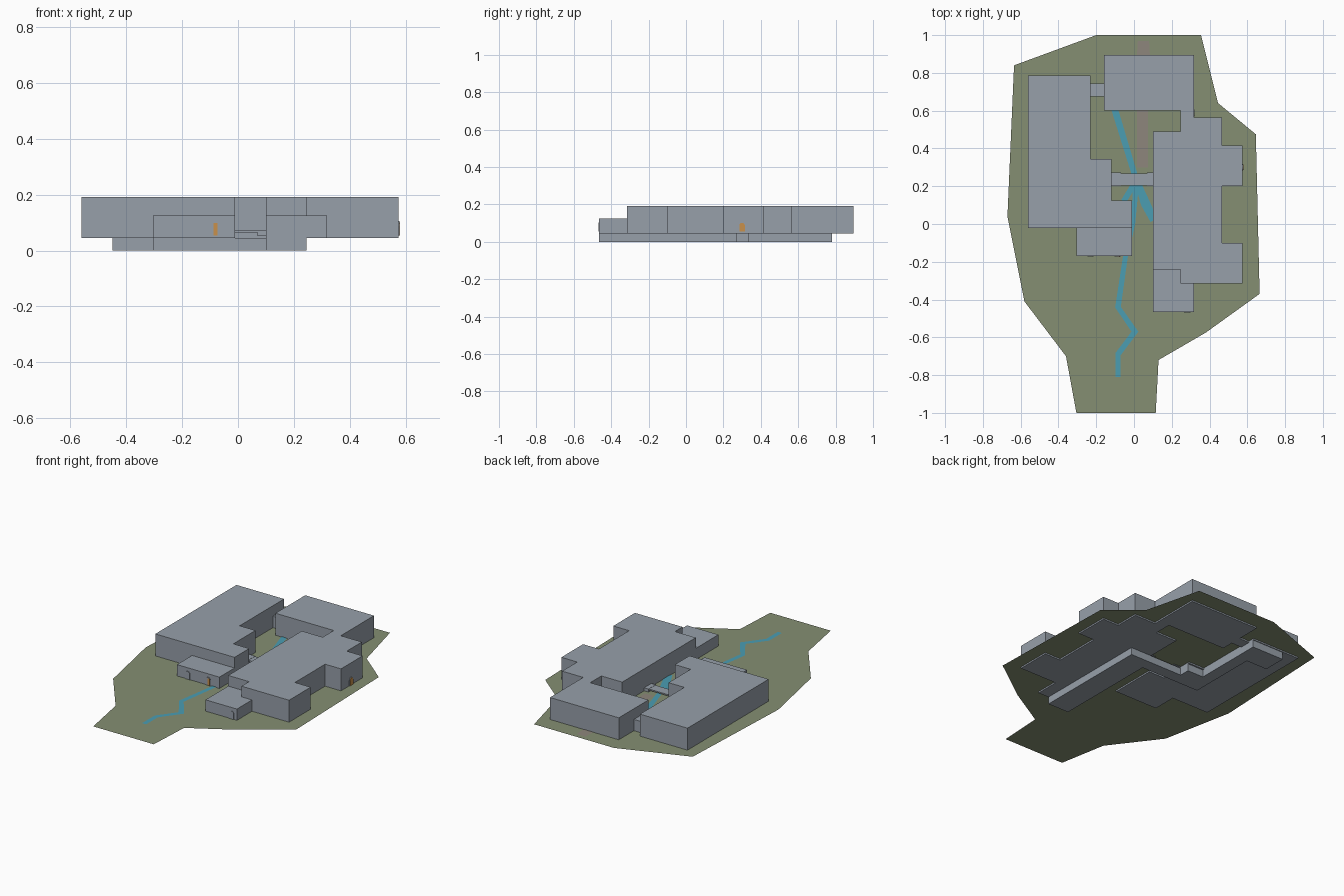
import bpy, bmesh, math
from mathutils import Vector

if "Cube" in bpy.data.objects:
    bpy.data.objects.remove(bpy.data.objects["Cube"])


def material(name, rgb):
    m = bpy.data.materials.new(name)
    m.diffuse_color = (*rgb, 1)
    m.use_nodes = True
    m.node_tree.nodes["Principled BSDF"].inputs["Base Color"].default_value = m.diffuse_color
    return m


STONE = material("grey stone", (0.31, 0.35, 0.40))
GRASS = material("moss green", (0.235, 0.275, 0.17))
WATER = material("stream blue", (0.07, 0.34, 0.45))
DOOR = material("door orange", (0.58, 0.28, 0.07))
PATH = material("dusty path", (0.27, 0.24, 0.20))


def finish(bm, name, mat):
    me = bpy.data.meshes.new(name)
    bm.to_mesh(me)
    bm.free()
    me.materials.append(mat)
    ob = bpy.data.objects.new(name, me)
    bpy.context.collection.objects.link(ob)
    return ob


def prism(name, pts, z0, z1, mat=STONE):
    """Extrude a footprint from z0 to z1."""
    bm = bmesh.new()
    f = bm.faces.new([bm.verts.new((x, y, z0)) for x, y in pts])
    r = bmesh.ops.extrude_face_region(bm, geom=[f])
    for v in r["geom"]:
        if isinstance(v, bmesh.types.BMVert):
            v.co.z = z1
    bmesh.ops.recalc_face_normals(bm, faces=bm.faces)
    return finish(bm, name, mat)


def box(name, x0, x1, y0, y1, z0, z1, mat=STONE):
    return prism(name, [(x0, y0), (x1, y0), (x1, y1), (x0, y1)], z0, z1, mat)


def sheet(name, pts, z, mat):
    bm = bmesh.new()
    f = bm.faces.new([bm.verts.new((x, y, z)) for x, y in pts])
    f.normal_update()
    if f.normal.z < 0:
        f.normal_flip()
    return finish(bm, name, mat)


def ribbon(name, path, widths, z, mat):
    """Flat strip following a path, mitred at the bends."""
    p = [Vector(q) for q in path]
    left, right = [], []
    for i, q in enumerate(p):
        d = (p[min(i + 1, len(p) - 1)] - p[max(i - 1, 0)]).normalized()
        n = Vector((-d.y, d.x)) * widths[i] / 2
        left.append(q + n)
        right.append(q - n)
    bm = bmesh.new()
    lv = [bm.verts.new((*q, z)) for q in left]
    rv = [bm.verts.new((*q, z)) for q in right]
    for i in range(len(p) - 1):
        bm.faces.new((rv[i], rv[i + 1], lv[i + 1], lv[i]))
    return finish(bm, name, mat)


def arch_door(name, pos, w, h, facing, mat, out=0.003):
    """Arched plate standing on a wall that faces south or east."""
    r = w / 2
    prof = [(-r, 0), (r, 0)]
    prof += [(r * math.cos(a), h - r + r * math.sin(a))
             for a in (math.pi * k / 6 for k in range(7))]
    bm = bmesh.new()
    x, y, z = pos
    if facing == "south":
        vs = [bm.verts.new((x + u, y + 0.002, z + v)) for u, v in prof]
        shift = (0, -out - 0.002, 0)
    else:
        vs = [bm.verts.new((x - 0.002, y + u, z + v)) for u, v in prof]
        shift = (out + 0.002, 0, 0)
    r = bmesh.ops.extrude_face_region(bm, geom=[bm.faces.new(vs)])
    bmesh.ops.translate(bm, vec=shift, verts=[v for v in r["geom"] if isinstance(v, bmesh.types.BMVert)])
    bmesh.ops.recalc_face_normals(bm, faces=bm.faces)
    return finish(bm, name, mat)


FLOOR, LOW, TALL, GROUND = 0.045, 0.125, 0.192, 0.054

# Ground
sheet("ground", [(-.2, 1), (.355, 1), (.445, .64), (.645, .475), (.665, -.37), (.38, -.575),
                 (.13, -.72), (.115, -1), (-.305, -1), (-.36, -.7), (-.58, -.41),
                 (-.67, .04), (-.635, .84)], GROUND, GRASS)

# Tall blocks
prism("west_block", [(-.56, -.02), (-.01, -.02), (-.01, .125), (-.12, .125), (-.12, .345),
                     (-.23, .345), (-.23, .785), (-.56, .785)], FLOOR, TALL)
prism("east_and_north_block", [(.1, -.24), (.245, -.24), (.245, -.315), (.575, -.315), (.575, -.1),
                               (.465, -.1), (.465, .2), (.575, .2), (.575, .415), (.465, .415),
                               (.465, .565), (.318, .565), (.318, .895), (-.16, .895), (-.16, .6),
                               (.245, .6), (.245, .49), (.1, .49)], FLOOR, TALL)

# Low annexes and connecting passage
box("southwest_annex", -.305, -.01, -.17, -.02, FLOOR, LOW)
prism("southeast_annex", [(.1, -.465), (.318, -.465), (.318, -.315), (.245, -.315),
                          (.245, -.24), (.1, -.24)], FLOOR, LOW)
box("north_passage", -.23, -.16, .675, .745, FLOOR, LOW)

# Cellar below ground
prism("cellar", [(.1, -.465), (.245, -.465), (.245, .27), (-.12, .27), (-.12, .335),
                 (-.23, .335), (-.23, .78), (-.45, .78), (-.45, .635), (-.305, .635),
                 (-.305, .195), (.1, .195)], 0, FLOOR)

# Footbridge with end landings
box("bridge_deck", -.07, .07, .205, .268, .064, .072)
box("bridge_west_landing", -.12, -.07, .2, .272, GROUND - .002, .073)
box("bridge_east_landing", .07, .1, .2, .272, GROUND - .002, .073)

# Stream and its courtyard branches
ribbon("stream_north", [(-.13, .68), (-.1, .6), (.01, .24), (.01, .2)],
       [.03, .035, .03, .04], GROUND + .003, WATER)
ribbon("stream_south", [(.01, .2), (-.005, 0), (-.045, -.17), (-.085, -.44), (.005, -.57),
                        (-.085, -.69), (-.085, -.81)],
       [.03, .022, .026, .03, .036, .03, .028], GROUND + .003, WATER)
ribbon("stream_east_branch", [(.02, .22), (.06, .11), (.105, .02)], [.03, .05, .04],
       GROUND + .0025, WATER)
ribbon("stream_west_branch", [(0, .21), (-.055, .12)], [.03, .03], GROUND + .0035, WATER)

# Path through the courtyard
ribbon("north_path", [(.05, .97), (.05, .88)], [.06, .07], GROUND + .001, PATH)
ribbon("courtyard_path", [(.045, .62), (.045, .3)], [.06, .06], GROUND + .001, PATH)

# Arched doorways
for i, (x, y) in enumerate([(-.23, -.17), (-.087, -.17), (.282, -.465)]):
    arch_door(f"south_doorway_{i}", (x, y, GROUND), .032, .05, "south", STONE)
box("south_door_leaf", -.088, -.074, -.175, -.17, GROUND, .098, DOOR)
arch_door("east_doorway", (.575, .3, GROUND), .036, .052, "east", STONE)
arch_door("east_door_leaf", (.575, .3, GROUND), .03, .047, "east", DOOR, .005)
arch_door("northeast_doorway", (.318, .587, GROUND), .036, .07, "east", STONE)
